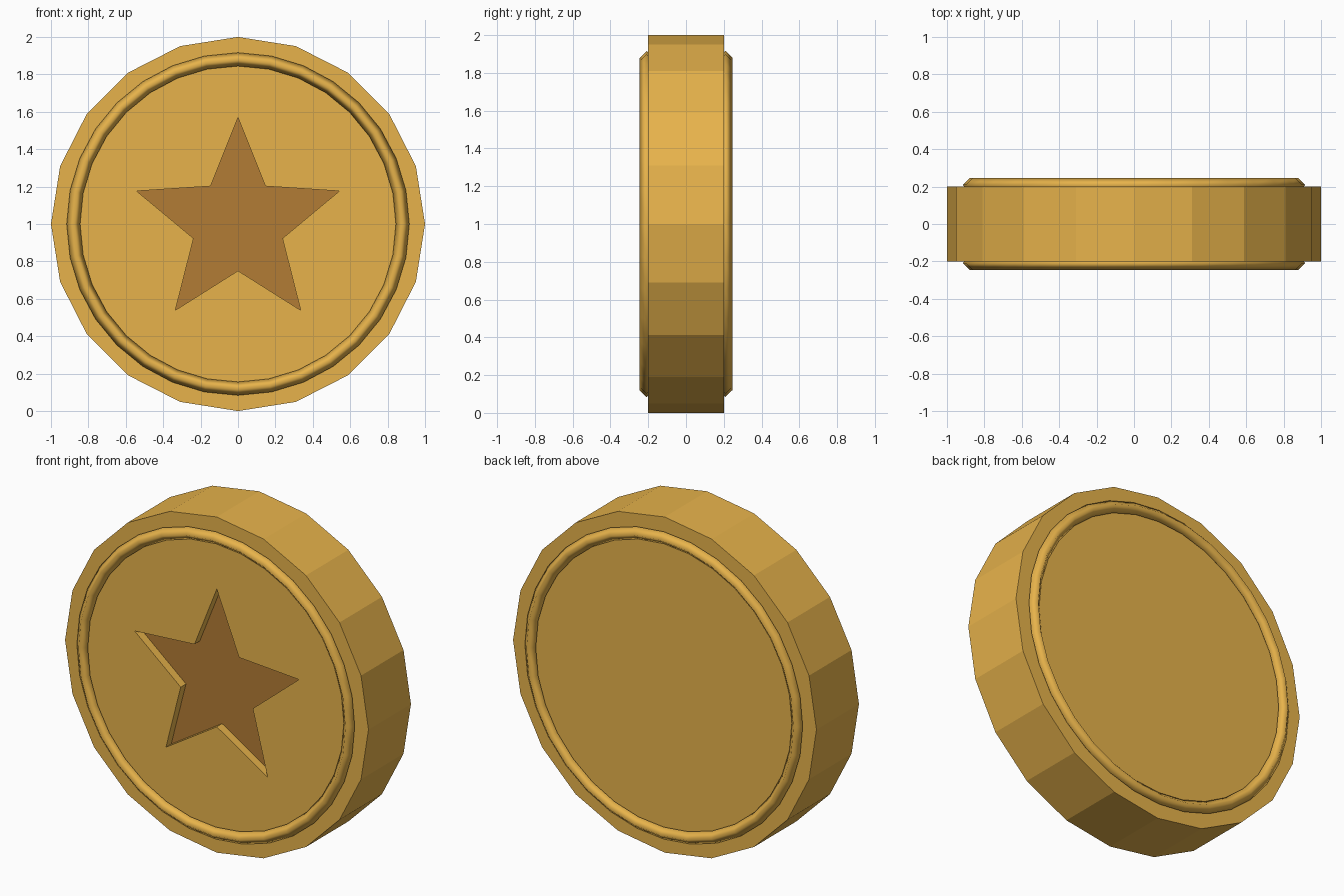
import bpy, bmesh
from math import sin, cos, pi

if "Cube" in bpy.data.objects:
    bpy.data.objects.remove(bpy.data.objects["Cube"])

CZ, HALF, DEPTH = 1.0, 0.2, 0.05


def material(name, color):
    m = bpy.data.materials.new(name)
    m.diffuse_color = color
    m.use_nodes = True
    m.node_tree.nodes["Principled BSDF"].inputs["Base Color"].default_value = m.diffuse_color
    return m


gold = material("gold", (0.80, 0.45, 0.07, 1))
bronze = material("dark_gold", (0.45, 0.20, 0.035, 1))


def loop(bm, radii, count, y):
    """Ring of vertices around the y axis, cycling through radii, first one at the top."""
    return [bm.verts.new((radii[i % len(radii)] * sin(2 * pi * i / count), y,
                          CZ + radii[i % len(radii)] * cos(2 * pi * i / count)))
            for i in range(count)]


def walls(bm, a, b):
    for i in range(len(a)):
        j = (i + 1) % len(a)
        bm.faces.new((a[i], a[j], b[j], b[i]))


# coin body: 20-sided disc with a star recessed into the front
bm = bmesh.new()
front = loop(bm, [1.0], 20, -HALF)
back = loop(bm, [1.0], 20, HALF)
star = loop(bm, [0.57, 0.25], 10, -HALF)
floor = loop(bm, [0.57, 0.25], 10, -HALF + DEPTH)
walls(bm, front, back)
walls(bm, star, floor)
bm.faces.new(back)
bm.faces.new(floor).material_index = 1
rims = [bm.edges.get((l[i], l[i - 1])) for l in (front, star) for i in range(len(l))]
bmesh.ops.triangle_fill(bm, use_beauty=True, edges=rims, normal=(0, -1, 0))
bmesh.ops.recalc_face_normals(bm, faces=bm.faces)
mesh = bpy.data.meshes.new("coin_body")
bm.to_mesh(mesh)
bm.free()
mesh.materials.append(gold)
mesh.materials.append(bronze)
bpy.context.collection.objects.link(bpy.data.objects.new("coin_body", mesh))

# raised rim ring on each face, diamond section with smooth shading
for name, side in (("front_ring", -1), ("back_ring", 1)):
    bpy.ops.mesh.primitive_torus_add(
        major_radius=0.88, minor_radius=0.036, major_segments=32, minor_segments=4,
        location=(0, side * 0.209, CZ), rotation=(pi / 2, 0, 0))
    ring = bpy.context.object
    ring.name = name
    ring.data.materials.append(gold)
    bpy.ops.object.shade_smooth()
